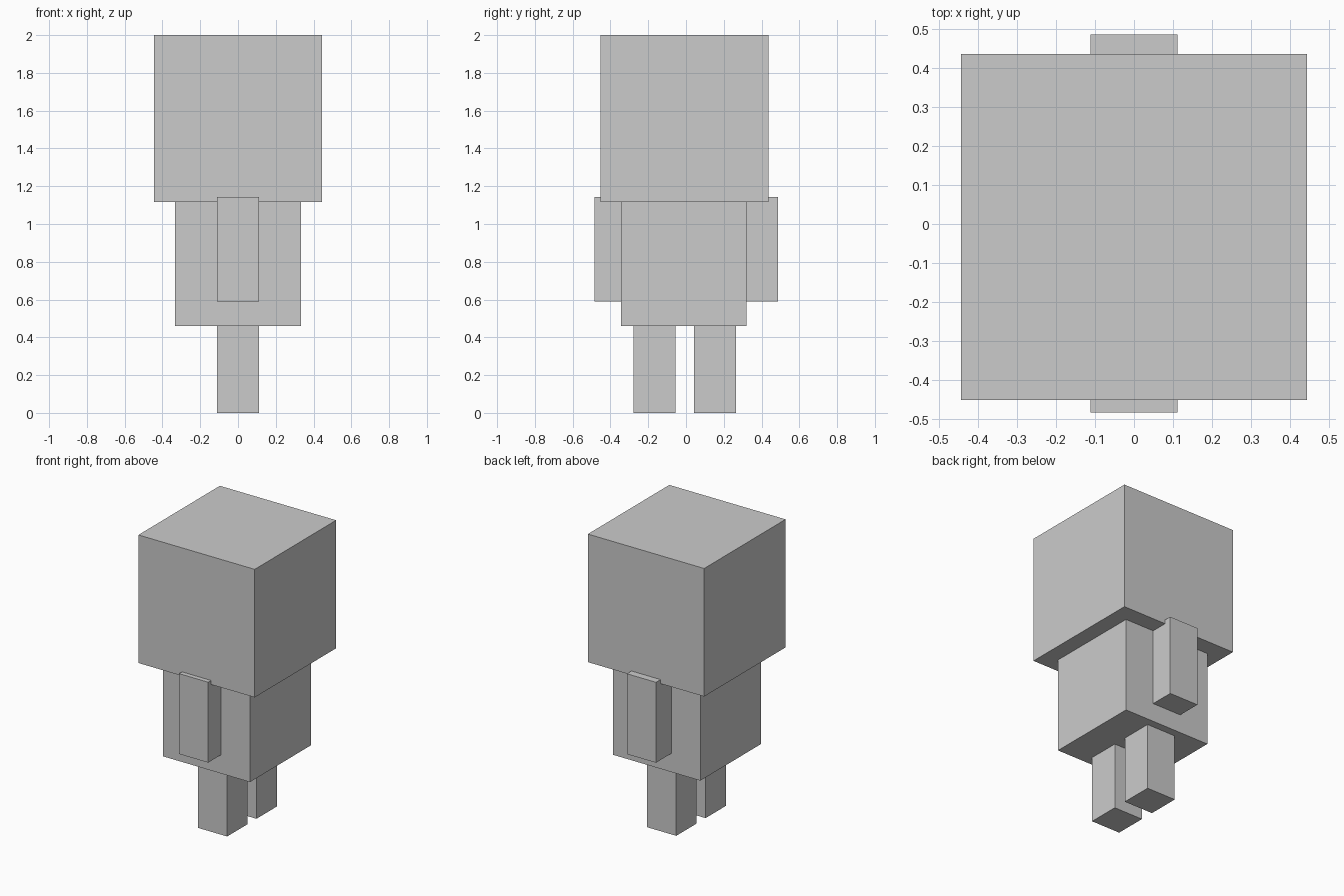
import bpy

if "Cube" in bpy.data.objects:
    bpy.data.objects.remove(bpy.data.objects["Cube"])


def box(name, half_x, y0, y1, z0, z1):
    """Box centred on x = 0, spanning the given y and z ranges."""
    bpy.ops.mesh.primitive_cube_add(size=1, location=(0, (y0 + y1) / 2, (z0 + z1) / 2))
    obj = bpy.context.object
    obj.name = name
    obj.scale = (half_x * 2, y1 - y0, z1 - z0)
    bpy.ops.object.transform_apply(location=False, rotation=False, scale=True)
    return obj


# Head and torso
box("head", 0.444, -0.452, 0.436, 1.116, 2.0)
box("torso", 0.333, -0.345, 0.319, 0.461, 1.127)

# Arms and legs, one on each y side
LIMB = 0.222
for side, arm_y, leg_y in (("front", -0.484, -0.277), ("back", 0.486 - LIMB, 0.043)):
    box(f"{side}_arm", LIMB / 2, arm_y, arm_y + LIMB, 0.589, 1.144)
    box(f"{side}_leg", LIMB / 2, leg_y, leg_y + LIMB, 0.0, 0.461)
